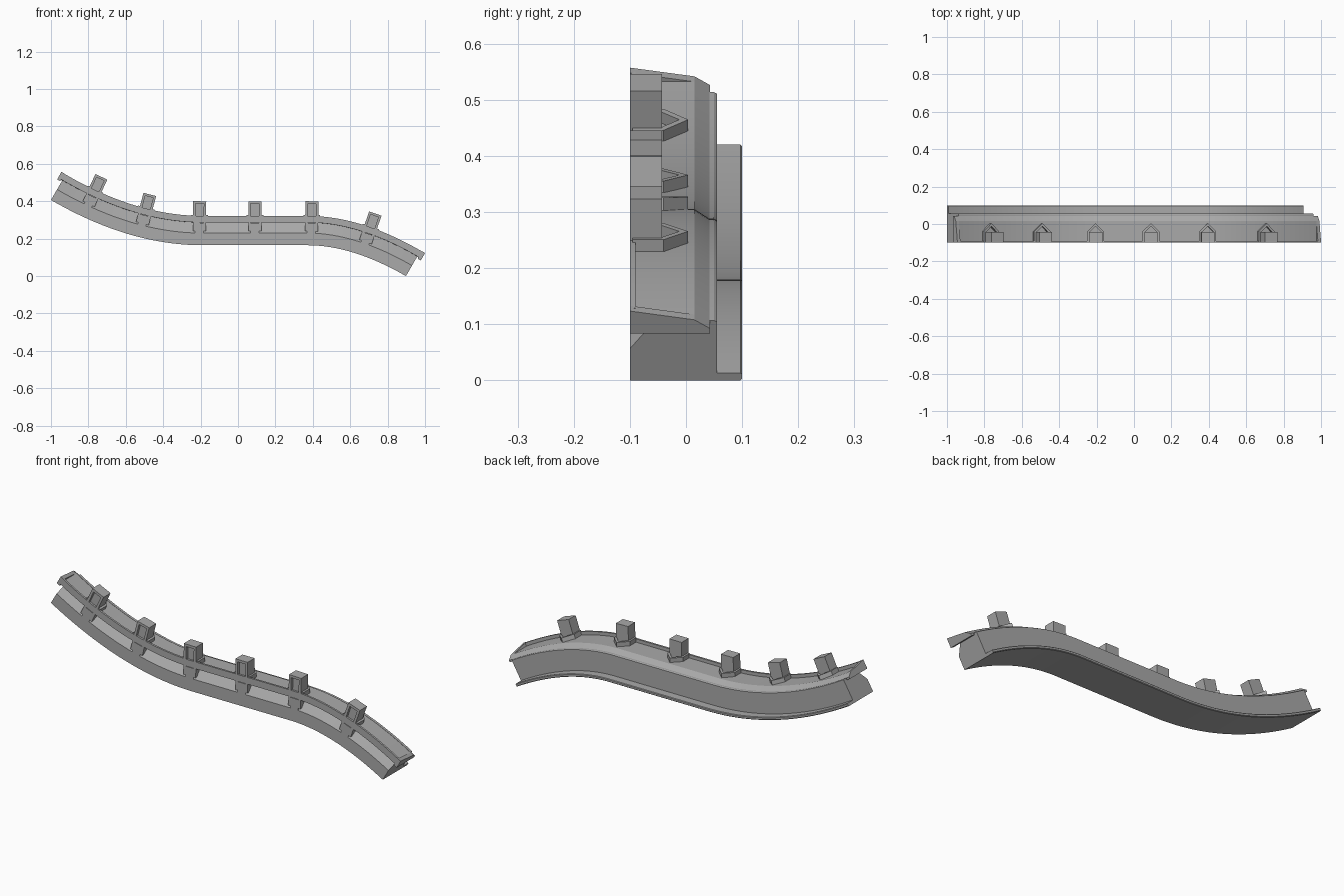
import bpy, bmesh
from mathutils import Vector

cube = bpy.data.objects.get("Cube")
if cube:
    bpy.data.objects.remove(cube, do_unlink=True)

grey = bpy.data.materials.new("plain_grey")
grey.use_nodes = True
grey.diffuse_color = (0.4, 0.4, 0.4, 1)
grey.node_tree.nodes["Principled BSDF"].inputs["Base Color"].default_value = (0.4, 0.4, 0.4, 1)


def bend(a, b, c, steps=24):
    """Sampled quadratic curve of (point, tangent) in the x-z plane."""
    a, b, c = Vector(a), Vector(b), Vector(c)
    out = []
    for i in range(steps + 1):
        t = i / steps
        p = a * (1 - t) ** 2 + b * 2 * t * (1 - t) + c * t * t
        out.append((p, ((b - a) * (1 - t) + (c - b) * t).normalized()))
    return out


# Underside path: falls from the left, runs level, then falls to the right
PATH = bend((-1, 0.407), (-0.584, 0.165), (-0.19, 0.165)) \
    + bend((0.37, 0.165), (0.612, 0.165), (0.898, 0))


def at(station, y, n):
    p, t = station
    return Vector((p.x - t.y * n, y, p.y + t.x * n))


def slide(station, d):
    return (station[0] + station[1] * d, station[1])


def station_at(x):
    for (p, t), (q, u) in zip(PATH, PATH[1:]):
        if p.x <= x <= q.x:
            f = (x - p.x) / (q.x - p.x)
            return (p.lerp(q, f), t.lerp(u, f).normalized())


def finish(name, bm, smooth=True):
    bmesh.ops.recalc_face_normals(bm, faces=bm.faces)
    mesh = bpy.data.meshes.new(name)
    bm.to_mesh(mesh)
    bm.free()
    mesh.materials.append(grey)
    ob = bpy.data.objects.new(name, mesh)
    bpy.context.collection.objects.link(ob)
    if smooth:
        bpy.ops.object.select_all(action='DESELECT')
        ob.select_set(True)
        bpy.context.view_layer.objects.active = ob
        bpy.ops.object.shade_smooth_by_angle(angle=0.4)
    return ob


def sweep(name, profile, stations):
    """Carry a closed (y, height) profile along the stations."""
    bm = bmesh.new()
    rings = [[bm.verts.new(at(s, y, n)) for y, n in profile] for s in stations]
    k = len(profile)
    for r, q in zip(rings, rings[1:]):
        for i in range(k):
            j = (i + 1) % k
            bm.faces.new((r[i], r[j], q[j], q[i]))
    bm.faces.new(rings[0])
    bm.faces.new(rings[-1])
    return finish(name, bm)


def add_prism(bm, station, outline, low, high):
    """Raise an (along, y) outline between two heights above the path."""
    k = len(outline)
    rings = [[bm.verts.new(at(slide(station, d), y, n)) for d, y in outline]
             for n in (low, high)]
    for i in range(k):
        j = (i + 1) % k
        bm.faces.new((rings[0][i], rings[0][j], rings[1][j], rings[1][i]))
    bm.faces.new(rings[0])
    bm.faces.new(rings[1])


def rect(d0, d1, y0, y1):
    return [(d0, y0), (d1, y0), (d1, y1), (d0, y1)]


# Main beam with sloped upper front and a thin lip along the bottom of the back
sweep("beam", [(-0.1, 0), (0.097, 0), (0.1, 0.003), (0.1, 0.012), (0.097, 0.015),
               (0.055, 0.015), (0.055, 0.12), (0.05, 0.123), (-0.055, 0.123),
               (-0.1, 0.065)], PATH)

# Top trough with a low front rim, overhanging the beam at both ends
start, end = PATH[0], PATH[-1]
long_path = [slide(start, -0.015)] + PATH + [slide(end, 0.015)]
sweep("top_trough", [(-0.1, 0.122), (0.043, 0.12), (0.043, 0.122), (0.015, 0.14),
                     (-0.09, 0.14), (-0.09, 0.157), (-0.1, 0.157)], long_path)

# Sloped end caps of the trough
cap = [(-0.1, 0.112), (0.043, 0.112), (0.043, 0.122), (0.015, 0.14), (-0.1, 0.158)]
sweep("left_end_cap", cap, [slide(start, -0.027), slide(start, -0.008)])
sweep("right_end_cap", cap, [slide(end, 0.008), slide(end, 0.027)])

# Posts with a recessed front, a foot and a pointed collar
collar = [(-0.045, -0.095), (-0.045, -0.04), (0, 0.004), (0.045, -0.04), (0.045, -0.095),
          (0.034, -0.095), (0.034, -0.046), (0, -0.012), (-0.034, -0.046), (-0.034, -0.095)]
for i, x in enumerate((-0.83, -0.53, -0.208, 0.09, 0.39, 0.657), 1):
    s = station_at(x)
    bm = bmesh.new()
    for d in (-0.035, 0.022):
        add_prism(bm, s, rect(d, d + 0.013, -0.1, -0.043), 0.075, 0.222)
    add_prism(bm, s, rect(-0.035, 0.035, -0.1, -0.043), 0.222, 0.235)
    add_prism(bm, s, rect(-0.022, 0.022, -0.085, -0.043), 0.065, 0.222)
    finish(f"post_{i}", bm, False)
    bm = bmesh.new()
    add_prism(bm, s, rect(-0.022, 0.022, -0.1, -0.05), 0.055, 0.12)
    finish(f"post_foot_{i}", bm, False)
    bm = bmesh.new()
    add_prism(bm, s, collar, 0.13, 0.162)
    finish(f"post_collar_{i}", bm, False)
